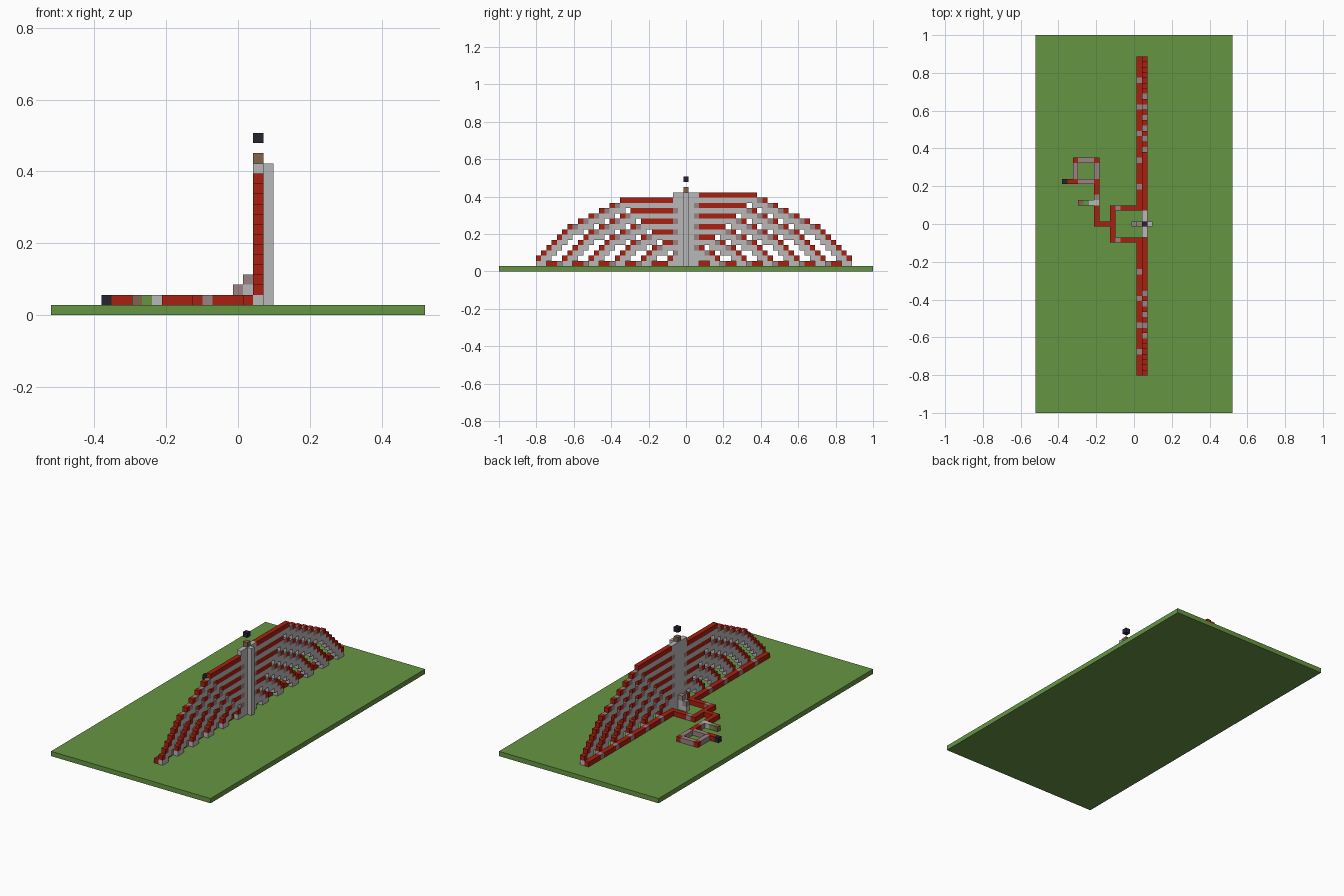
import bpy
import bmesh
from mathutils import Matrix, Vector

old = bpy.data.objects.get("Cube")
if old:
    bpy.data.objects.remove(old, do_unlink=True)

U = 2 / 71  # size of one block

COLOURS = {
    "grass_green": (0.13, 0.30, 0.055),
    "signal_red": (0.40, 0.014, 0.005),
    "stone_grey": (0.48, 0.48, 0.48),
    "repeater_mauve": (0.32, 0.225, 0.225),
    "lamp_black": (0.018, 0.018, 0.03),
    "wood_brown": (0.23, 0.13, 0.075),
}
SLOTS = list(COLOURS)
GREEN, RED, GREY, MAUVE, BLACK, BROWN = range(len(SLOTS))
materials = []
for name, rgb in COLOURS.items():
    m = bpy.data.materials.new(name)
    m.use_nodes = True
    m.diffuse_color = (*rgb, 1)
    m.node_tree.nodes["Principled BSDF"].inputs["Base Color"].default_value = (*rgb, 1)
    materials.append(m)

parts = {}   # part name -> {cell: colour}
filled = {}  # every occupied cell -> part name


def put(part, colour, xs, ys, zs):
    """Fill a box of blocks; each range is a number or an inclusive pair."""
    spans = [range(s[0], s[1] + 1) if isinstance(s, tuple) else (s,) for s in (xs, ys, zs)]
    for x in spans[0]:
        for y in spans[1]:
            for z in spans[2]:
                cell = (x, y, z)
                if filled.get(cell, part) != part:
                    continue
                filled[cell] = part
                parts.setdefault(part, {})[cell] = colour


def arch(part, side, start, top, doubles, singles):
    """A stair of blocks from the ground up to a level run into the tower."""
    steps = []  # (distance from centre, height, colour, rises here)
    d, z = start, 2
    for i in range(singles):
        steps.append((d, z, RED, i > 0))
        d, z = d - 1, z + 1
    for i in range(doubles):
        steps.append((d, z, RED, True))
        steps.append((d - 1, z, MAUVE, False))
        d, z = d - 2, z + 1
    steps.append((d, top, RED, True))
    steps += [(q, top, RED, False) for q in range(3, d)]
    for q, h, colour, rises in steps:
        if q < 3:
            continue
        put(part, GREY, 2, side * q, (max(1, h - 2 if rises else h - 1), h - 1))
        put(part, colour, 2, side * q, h)


# Tower with its rib, post and floating lamp
put("tower", GREY, 2, (-2, 2), (1, 14))
put("tower", GREY, 3, 0, (1, 14))
for n in range(1, 6):
    put("tower", MAUVE, 2, -2, 13 - 2 * n)
    put("tower", MAUVE, 2, 2, 14 - 2 * n)
put("tower_post", BROWN, 2, 0, 15)
put("floating_lamp", BLACK, 2, 0, 17)

# Nested stepped arches, innermost first so outer ones keep clear of them
for n in reversed(range(6)):
    arch("front_arches", -1, 28 - 5 * n, 13 - 2 * n, 5 - n, 6 - n)
    arch("back_arches", 1, 31 - 5 * n, 14 - 2 * n, 6 - n, 6 - n)

# Ground signal line behind the wall, with a repeater before each arch
put("signal_line", RED, 1, (-28, -3), 1)
put("signal_line", RED, 1, (3, 31), 1)
for n in range(5):
    put("signal_line", MAUVE, 1, 27 - 5 * n, 1)
    if n < 4:
        put("signal_line", MAUVE, 1, 5 * n - 24, 1)

# Small stair up to the tower
put("tower_stair", GREY, 0, 0, 1)
put("tower_stair", MAUVE, 0, 0, 2)
put("tower_stair", GREY, 1, 0, (1, 2))
put("tower_stair", MAUVE, 1, 0, 3)

# Feed wiring that splits to both halves
for side in (-3, 3):
    put("feed_wire", RED, (-4, 0), side, 1)
    put("feed_wire", MAUVE, -3, side, 1)
put("feed_wire", RED, -4, (-3, 3), 1)
put("feed_wire", RED, (-7, -4), 0, 1)
put("feed_wire", RED, -7, (0, 3), 1)

# Switch arm
put("switch_arm", BROWN, -10, 4, 1)
put("switch_arm", GREEN, -9, 4, 1)
put("switch_arm", GREY, -8, 4, 1)
put("switch_arm", GREY, -7, 4, 1)
put("switch_arm", MAUVE, -7, 5, 1)

# Clock loop: red corners joined by repeaters
put("clock_loop", RED, -7, (6, 7), 1)
for x in (-11, -7):
    put("clock_loop", RED, x, (8, 12), 1)
    put("clock_loop", MAUVE, x, (9, 11), 1)
for y in (8, 12):
    put("clock_loop", MAUVE, (-10, -8), y, 1)
put("clock_loop", RED, -12, 8, 1)
put("clock_button", BLACK, -13, 8, 1)

DIRECTIONS = [Vector(s * a for a in axis)
              for axis in ((1, 0, 0), (0, 1, 0), (0, 0, 1)) for s in (1, -1)]


def build(part, cells):
    """Turn blocks into one mesh, leaving out faces hidden between blocks."""
    bm = bmesh.new()
    for cell, colour in cells.items():
        centre = Vector(cell) + Vector((0, 0, 0.5))
        for n in DIRECTIONS:
            neighbour = tuple(int(c) for c in Vector(cell) + n)
            if neighbour in filled:
                continue
            a = Vector((n.y, n.z, n.x)) / 2
            b = n.cross(a)
            mid = centre + n / 2
            corners = (mid + a + b, mid - a + b, mid - a - b, mid + a - b)
            face = bm.faces.new([bm.verts.new(c * U) for c in corners])
            face.material_index = colour
    bmesh.ops.remove_doubles(bm, verts=bm.verts, dist=U / 100)
    bm.normal_update()
    add_object(part, bm)


def add_object(name, bm):
    mesh = bpy.data.meshes.new(name)
    bm.to_mesh(mesh)
    bm.free()
    for m in materials:
        mesh.materials.append(m)
    obj = bpy.data.objects.new(name, mesh)
    bpy.context.collection.objects.link(obj)


for part, cells in parts.items():
    build(part, cells)

# Grass slab
slab = bmesh.new()
bmesh.ops.create_cube(slab, size=1, matrix=Matrix.Translation((0, 0, U / 2))
                      @ Matrix.Diagonal((37 * U, 71 * U, U, 1)))
add_object("grass_slab", slab)
